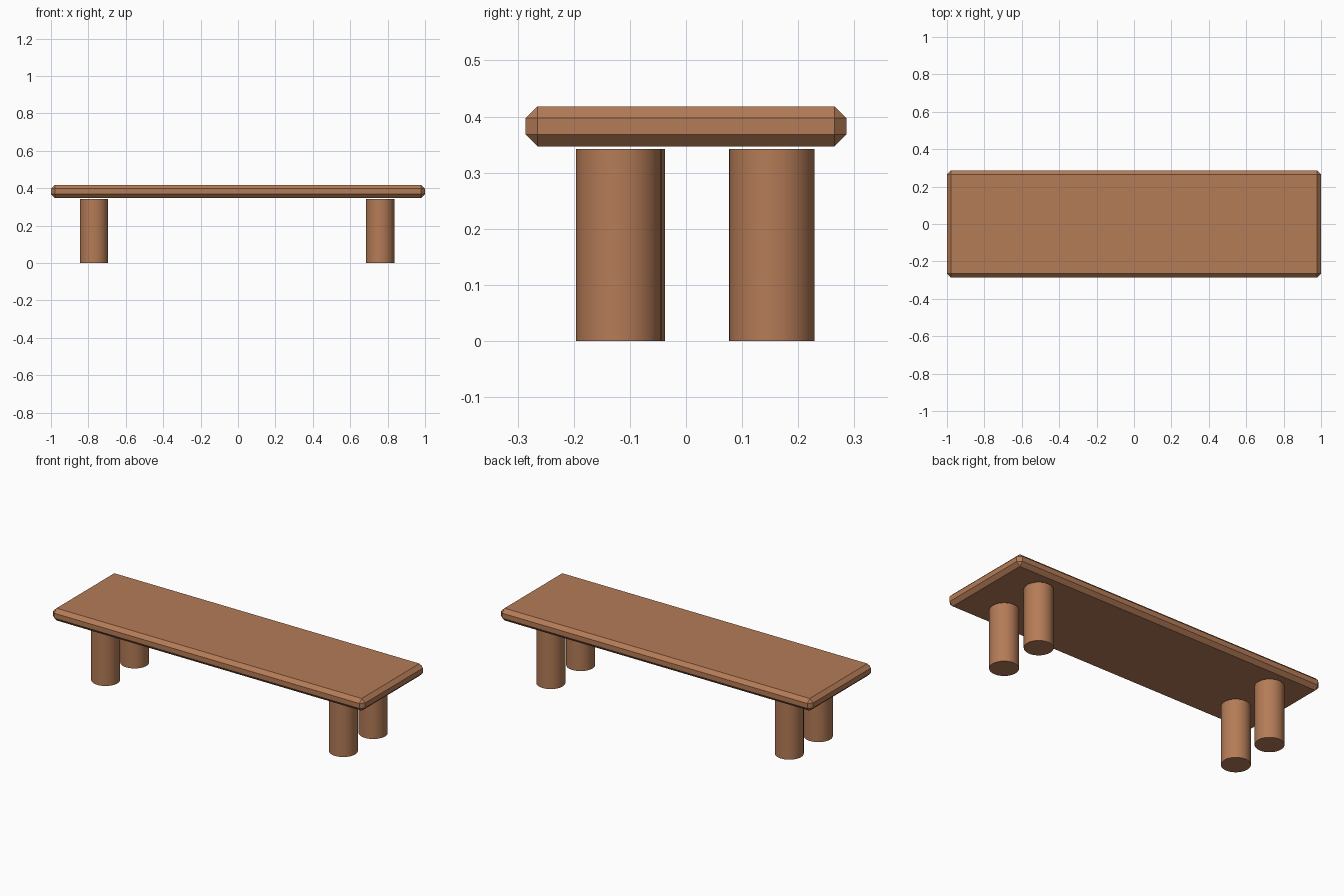
import bpy, bmesh, math

if "Cube" in bpy.data.objects:
    bpy.data.objects.remove(bpy.data.objects["Cube"])

wood = bpy.data.materials.new("warm wood")
wood.diffuse_color = (0.46, 0.20, 0.095, 1.0)
wood.use_nodes = True
wood.node_tree.nodes["Principled BSDF"].inputs["Base Color"].default_value = wood.diffuse_color


def add_object(name, bm):
    mesh = bpy.data.meshes.new(name)
    bm.to_mesh(mesh)
    bm.free()
    mesh.materials.append(wood)
    obj = bpy.data.objects.new(name, mesh)
    bpy.context.collection.objects.link(obj)
    return obj


# Bench top: slab with a single flat chamfer on every edge
bm = bmesh.new()
bmesh.ops.create_cube(bm, size=1.0)
bmesh.ops.scale(bm, vec=(2.0, 0.572, 0.071), verts=bm.verts)
bmesh.ops.translate(bm, vec=(0, 0, 0.3825), verts=bm.verts)
bmesh.ops.bevel(bm, geom=bm.edges[:], offset=0.021, segments=1, affect='EDGES')
add_object("bench_top", bm)

# Four round legs, ending just below the top
LEG_RADIUS, LEG_HEIGHT = 0.076, 0.342
legs = {
    "front_left_leg": (-0.77, -0.113),
    "front_right_leg": (0.76, -0.12),
    "back_left_leg": (-0.77, 0.153),
    "back_right_leg": (0.76, 0.153),
}
for name, (x, y) in legs.items():
    bm = bmesh.new()
    bmesh.ops.create_cone(bm, cap_ends=True, segments=48, radius1=LEG_RADIUS,
                          radius2=LEG_RADIUS, depth=LEG_HEIGHT)
    bmesh.ops.translate(bm, vec=(x, y, LEG_HEIGHT / 2), verts=bm.verts)
    leg = add_object(name, bm)
    # Smooth sides, sharp caps
    bpy.ops.object.select_all(action='DESELECT')
    leg.select_set(True)
    bpy.context.view_layer.objects.active = leg
    bpy.ops.object.shade_smooth_by_angle(angle=math.radians(30))
